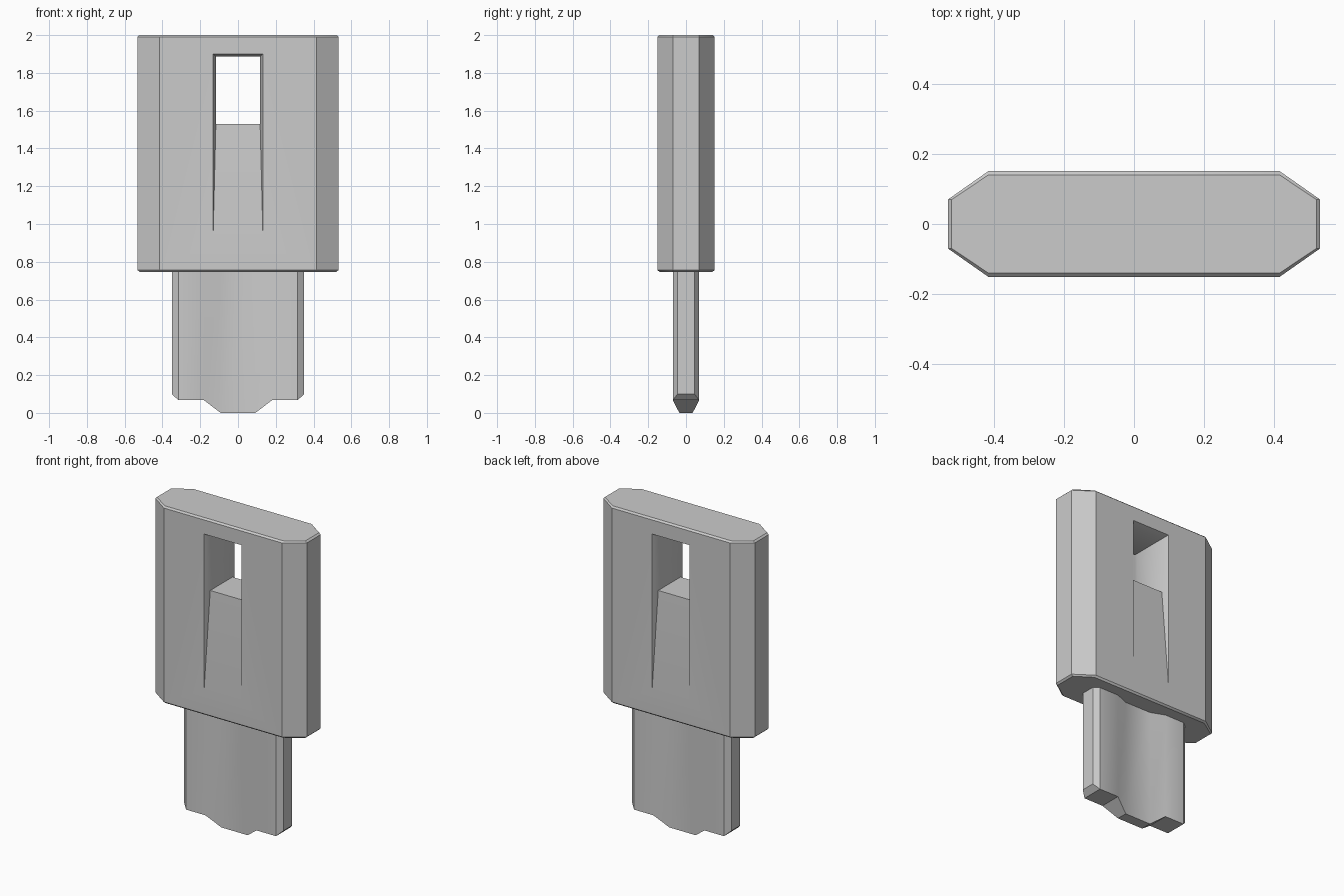
import bpy, bmesh, math

if "Cube" in bpy.data.objects:
    bpy.data.objects.remove(bpy.data.objects["Cube"])


def loft(name, rings):
    """Closed solid through matching rings of points."""
    bm = bmesh.new()
    loops = [[bm.verts.new(p) for p in ring] for ring in rings]
    n = len(loops[0])
    for a, b in zip(loops, loops[1:]):
        for i in range(n):
            j = (i + 1) % n
            bm.faces.new((a[i], a[j], b[j], b[i]))
    bm.faces.new(loops[0])
    bm.faces.new(loops[-1])
    bmesh.ops.recalc_face_normals(bm, faces=bm.faces)
    mesh = bpy.data.meshes.new(name)
    bm.to_mesh(mesh)
    bm.free()
    obj = bpy.data.objects.new(name, mesh)
    bpy.context.collection.objects.link(obj)
    return obj


def activate(obj):
    bpy.ops.object.select_all(action='DESELECT')
    obj.select_set(True)
    bpy.context.view_layer.objects.active = obj


def octagon(z, inset):
    ax, bx, ay, by = 0.533 - inset, 0.416, 0.152 - inset, 0.07
    return [(x, y, z) for x, y in (
        (ax, -by), (ax, by), (bx, ay), (-bx, ay),
        (-ax, by), (-ax, -by), (-bx, -ay), (bx, -ay))]


# Housing: flat octagonal block with a thin bevel at both ends
housing = loft("housing", [octagon(0.747, 0.011), octagon(0.757, 0),
                           octagon(1.99, 0), octagon(2.0, 0.011)])


# Window with flared walls and a sloping sill on each side
def slot(y, half, low, high):
    return [(-half, y, low), (half, y, low), (half, y, high), (-half, y, high)]


openings = [(-0.157, 0.1345, 0.825, 1.902), (-0.112, 0.117, 1.53, 1.886)]
openings += [(-y, *rest) for y, *rest in reversed(openings)]
cutter = loft("window_cutter", [slot(*o) for o in openings])
cutter.hide_render = True

cut = housing.modifiers.new("window", 'BOOLEAN')
cut.operation = 'DIFFERENCE'
cut.solver = 'EXACT'
cut.object = cutter
activate(housing)
bpy.ops.object.modifier_apply(modifier=cut.name)
bpy.data.objects.remove(cutter)

# Blade: columns of (x, half thickness, bottom height), recessed in the middle
half = [(0.35, 0.045, 0.1), (0.316, 0.07, 0.067), (0.18, 0.07, 0.067), (0.092, 0.035, 0)]
columns = half + [(-x, t, z) for x, t, z in reversed(half)]
blade = loft("blade", [[(x, -t, z), (x, t, z), (x, t, 0.755), (x, -t, 0.755)]
                       for x, t, z in columns])

for obj in (housing, blade):
    activate(obj)
    bpy.ops.object.shade_smooth_by_angle(angle=math.radians(30))
